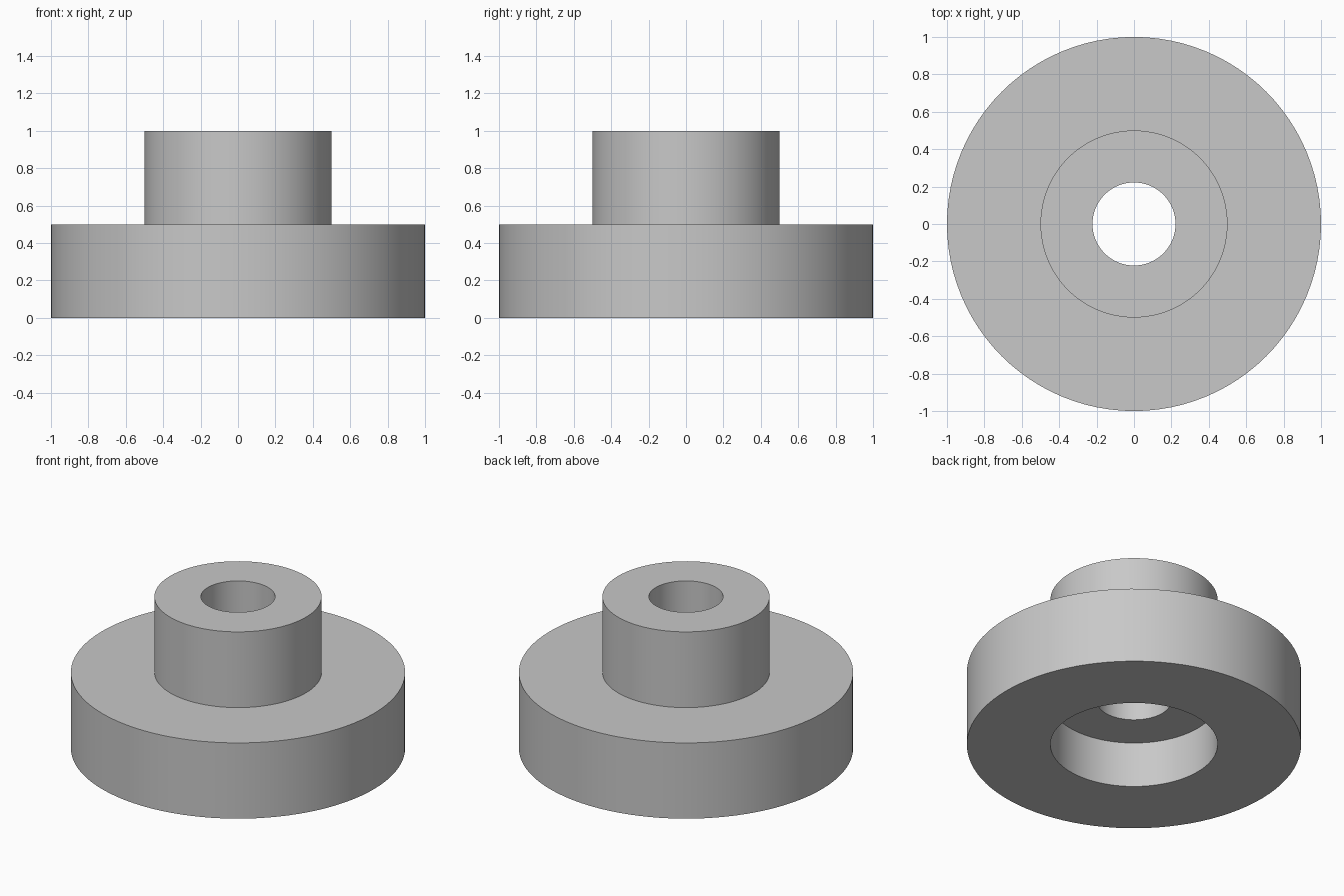
import bpy
import bmesh
from math import cos, sin, tau, radians

SEGMENTS = 96

cube = bpy.data.objects.get("Cube")
if cube:
    bpy.data.objects.remove(cube, do_unlink=True)

# Plain grey material
grey = bpy.data.materials.new("plain_grey")
grey.use_nodes = True
colour = (0.58, 0.58, 0.58, 1)
grey.diffuse_color = colour
grey.node_tree.nodes["Principled BSDF"].inputs["Base Color"].default_value = colour


def turned_part(name, profile, material):
    """Turn a closed (radius, height) profile around the z axis."""
    bm = bmesh.new()
    rings = [[bm.verts.new((r * cos(tau * i / SEGMENTS), r * sin(tau * i / SEGMENTS), z))
              for i in range(SEGMENTS)] for r, z in profile]
    for k, ring in enumerate(rings):
        above = rings[(k + 1) % len(rings)]
        for i in range(SEGMENTS):
            j = (i + 1) % SEGMENTS
            bm.faces.new((ring[i], ring[j], above[j], above[i]))
    bmesh.ops.recalc_face_normals(bm, faces=bm.faces)
    mesh = bpy.data.meshes.new(name)
    bm.to_mesh(mesh)
    bm.free()
    mesh.materials.append(material)
    part = bpy.data.objects.new(name, mesh)
    bpy.context.collection.objects.link(part)
    bpy.ops.object.select_all(action='DESELECT')
    part.select_set(True)
    bpy.context.view_layer.objects.active = part
    bpy.ops.object.shade_smooth_by_angle(angle=radians(30))
    return part


# Flange with raised hub, through bore and a wide counterbore underneath
flange, hub, bore = 1.0, 0.5, 0.222
flange_top, hub_top, recess_top = 0.5, 1.0, 0.3
turned_part("flanged_hub", [
    (hub, 0), (flange, 0), (flange, flange_top), (hub, flange_top),
    (hub, hub_top), (bore, hub_top), (bore, recess_top), (hub, recess_top),
], grey)
